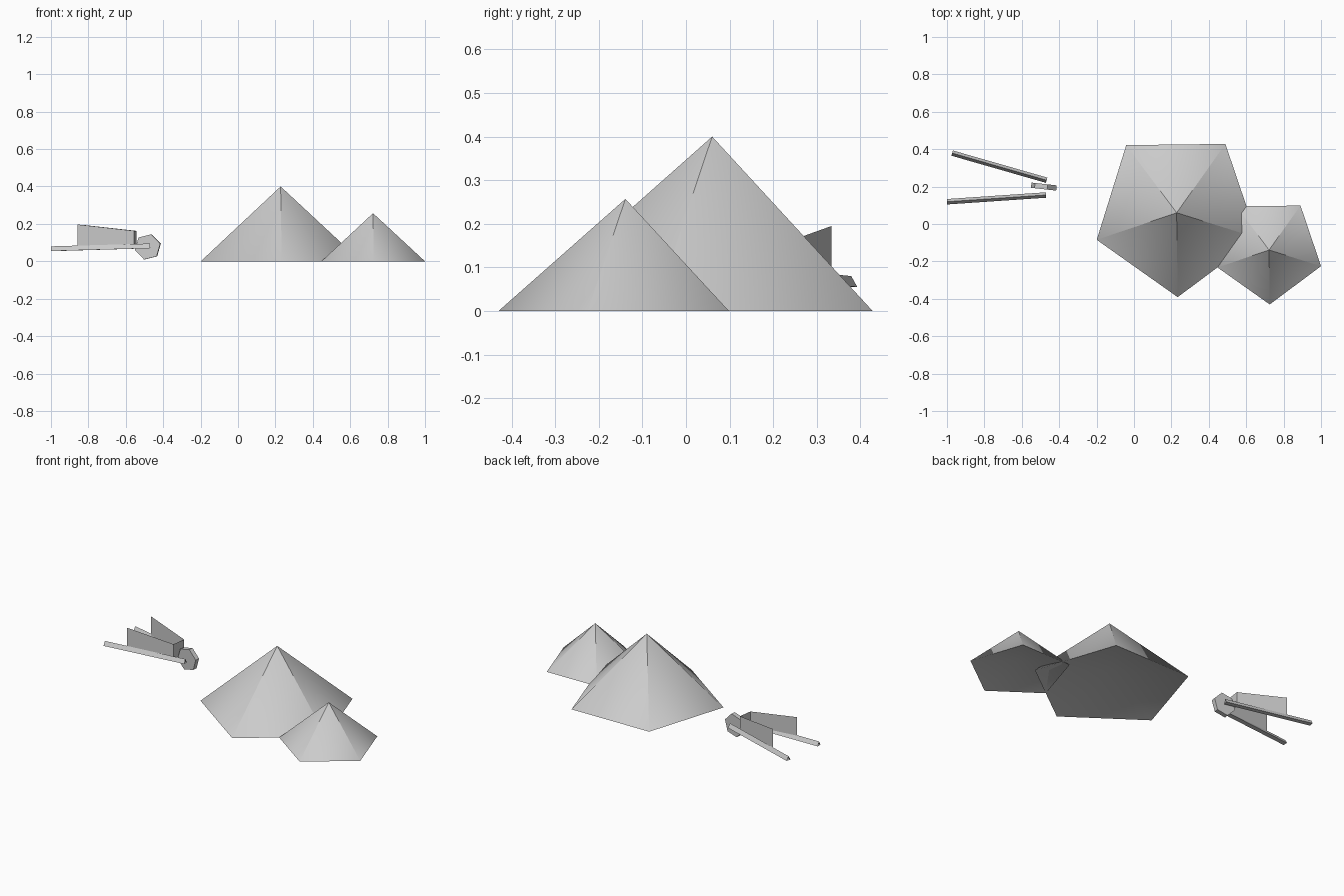
import bpy, bmesh, math
from mathutils import Vector, Matrix

if "Cube" in bpy.data.objects:
    bpy.data.objects.remove(bpy.data.objects["Cube"])

grey = bpy.data.materials.new("light_grey")
grey.diffuse_color = (0.6, 0.6, 0.6, 1)
grey.use_nodes = True
grey.node_tree.nodes["Principled BSDF"].inputs["Base Color"].default_value = grey.diffuse_color


def finish(name, bm):
    me = bpy.data.meshes.new(name)
    bm.to_mesh(me)
    bm.free()
    me.materials.append(grey)
    ob = bpy.data.objects.new(name, me)
    bpy.context.collection.objects.link(ob)
    return ob


# Five-sided heap, one corner towards the front; each side has its own tip
# so the ridges soften only towards the foot. The underside is slightly hollow.
def mound(name, x, y, radius, height):
    bm = bmesh.new()
    foot = []
    for i in range(5):
        a = math.radians(-89.3 + 72 * i)
        foot.append((x + radius * math.cos(a), y + radius * math.sin(a), 0))
    base = [bm.verts.new(p) for p in foot]
    under = [bm.verts.new(p) for p in foot]
    middle = bm.verts.new((x, y, height * 0.25))
    for i in range(5):
        j = (i + 1) % 5
        tip = bm.verts.new((x, y, height))
        bm.faces.new((base[i], base[j], tip)).smooth = True
        bm.faces.new((under[j], under[i], middle)).smooth = True
    finish(name, bm)


# Hollow triangular bar with its ridge on top
def handle(name, start, end):
    a, b = Vector(start), Vector(end)
    side = (b - a).cross(Vector((0, 0, 1))).normalized() * 0.0145
    drop = Vector((0, 0, -0.025))
    bm = bmesh.new()
    rings = [[bm.verts.new(p + o) for o in (Vector(), drop + side, drop - side)] for p in (a, b)]
    for i in range(3):
        j = (i + 1) % 3
        bm.faces.new((rings[0][i], rings[0][j], rings[1][j], rings[1][i]))
    bmesh.ops.recalc_face_normals(bm, faces=bm.faces)
    finish(name, bm)


mound("large_mound", 0.228, 0.06, 0.451, 0.4)
mound("small_mound", 0.722, -0.139, 0.291, 0.257)

handle("handle_back", (-0.972, 0.379, 0.08), (-0.467, 0.234, 0.095))
handle("handle_front", (-1.0, 0.119, 0.08), (-0.47, 0.155, 0.095))

# Open tray: two side sheets and one sheet across the nose
bm = bmesh.new()
plan = [(-0.832, 0.334, 0.195, 0.06), (-0.543, 0.245, 0.163, 0.072),
        (-0.555, 0.159, 0.163, 0.072), (-0.857, 0.13, 0.197, 0.06)]
cols = [(bm.verts.new((x, y, low)), bm.verts.new((x, y, top))) for x, y, top, low in plan]
for (a, b), (c, d) in zip(cols, cols[1:]):
    bm.faces.new((a, b, d, c))
finish("tray", bm)

# Six-sided wheel turned to the line between the handles
bm = bmesh.new()
bmesh.ops.create_cone(bm, cap_ends=True, segments=6, radius1=0.07, radius2=0.07, depth=0.028)
place = (Matrix.Translation((-0.482, 0.2, 0.077)) @ Matrix.Rotation(math.radians(-6.3), 4, 'Z')
         @ Matrix.Rotation(math.radians(90), 4, 'X') @ Matrix.Rotation(math.radians(-16), 4, 'Z'))
bmesh.ops.transform(bm, matrix=place, verts=bm.verts)
finish("wheel", bm)
